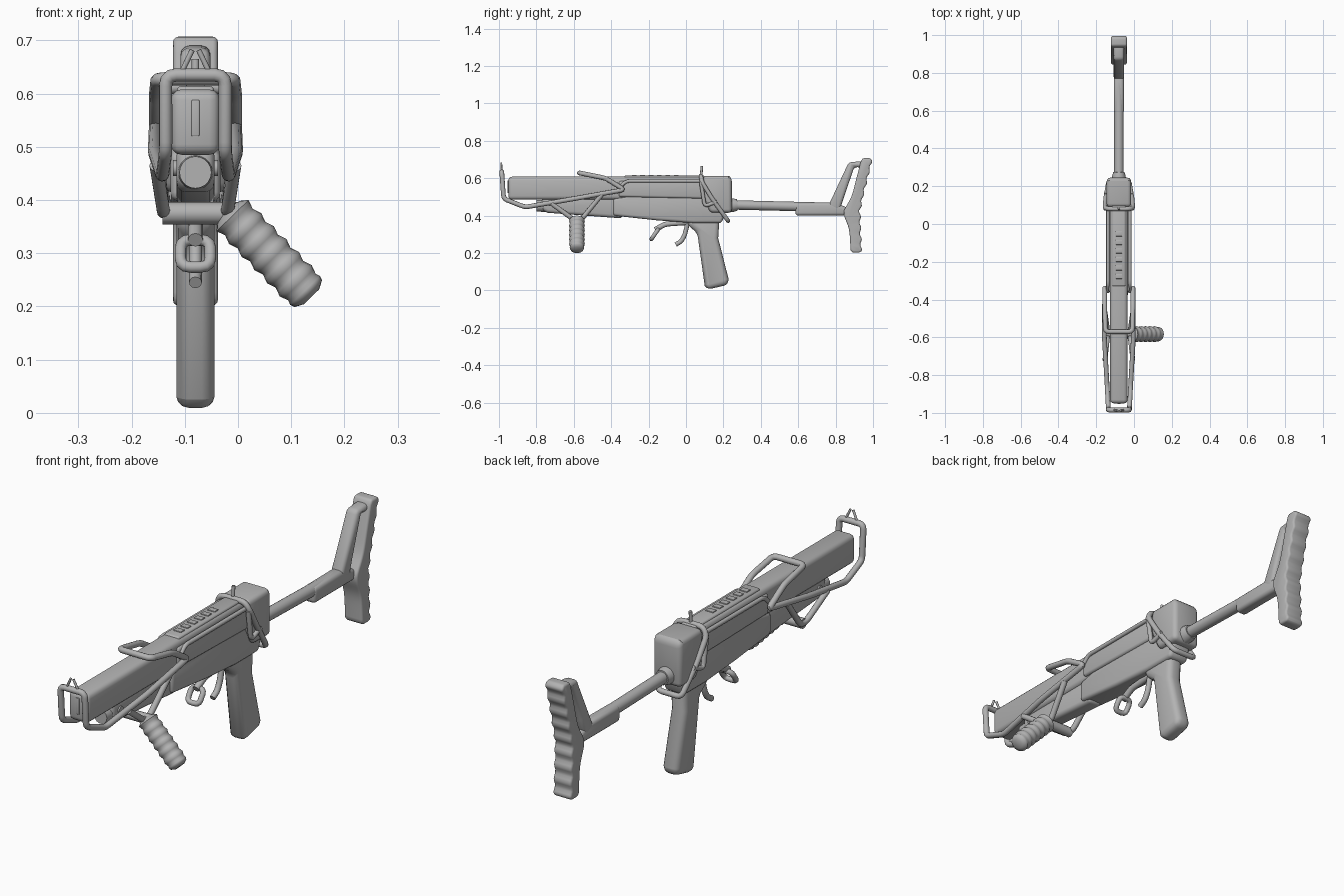
import bpy, bmesh, math
from mathutils import Vector

if "Cube" in bpy.data.objects:
    bpy.data.objects.remove(bpy.data.objects["Cube"], do_unlink=True)

CX = -0.08  # centre plane of the body


def material(name, value):
    m = bpy.data.materials.new(name)
    m.use_nodes = True
    m.diffuse_color = (value, value, value, 1)
    m.node_tree.nodes["Principled BSDF"].inputs["Base Color"].default_value = (value, value, value, 1)
    return m


grey = material("plain_grey", 0.45)


def finish(ob, bevel=0.0, angle=50):
    bpy.ops.object.select_all(action="DESELECT")
    ob.select_set(True)
    bpy.context.view_layer.objects.active = ob
    if bevel:
        mod = ob.modifiers.new("round", "BEVEL")
        mod.width = bevel
        mod.segments = 3
        mod.limit_method = "ANGLE"
        mod.angle_limit = math.radians(40)
        bpy.ops.object.modifier_apply(modifier=mod.name)
    bpy.ops.object.shade_smooth_by_angle(angle=math.radians(angle))
    return ob


def from_bmesh(name, bm):
    bmesh.ops.recalc_face_normals(bm, faces=bm.faces)
    me = bpy.data.meshes.new(name)
    bm.to_mesh(me)
    bm.free()
    me.materials.append(grey)
    ob = bpy.data.objects.new(name, me)
    bpy.context.collection.objects.link(ob)
    return ob


def slab(name, outline, width, bevel):
    """Extrude a (y, z) outline across the centre plane."""
    bm = bmesh.new()
    face = bm.faces.new([bm.verts.new((CX - width / 2, y, z)) for y, z in outline])
    ext = bmesh.ops.extrude_face_region(bm, geom=[face])["geom"]
    bmesh.ops.translate(bm, vec=(width, 0, 0),
                        verts=[v for v in ext if isinstance(v, bmesh.types.BMVert)])
    return finish(from_bmesh(name, bm), bevel)


def box(y0, y1, z0, z1):
    return [(y0, z0), (y1, z0), (y1, z1), (y0, z1)]


def tube(name, points, r, closed=False, corner=0.02):
    """Round rod along points, x measured from the centre plane, corners eased."""
    pts = [Vector((x + CX, y, z)) for x, y, z in points]
    path = []
    n = len(pts)
    for i, p in enumerate(pts):
        if not closed and i in (0, n - 1):
            path.append(p)
            continue
        a, b = pts[i - 1] - p, pts[(i + 1) % n] - p
        a = p + a.normalized() * min(corner, a.length * 0.4)
        b = p + b.normalized() * min(corner, b.length * 0.4)
        path += [a.lerp(p, t).lerp(p.lerp(b, t), t) for t in (0, 0.33, 0.67, 1)]
    cu = bpy.data.curves.new(name, "CURVE")
    cu.dimensions = "3D"
    cu.bevel_depth = r
    cu.bevel_resolution = 4
    cu.use_fill_caps = True
    sp = cu.splines.new("POLY")
    sp.points.add(len(path) - 1)
    for q, p in zip(sp.points, path):
        q.co = (*p, 1)
    sp.use_cyclic_u = closed
    cu.materials.append(grey)
    ob = bpy.data.objects.new(name, cu)
    bpy.context.collection.objects.link(ob)
    bpy.ops.object.select_all(action="DESELECT")
    ob.select_set(True)
    bpy.context.view_layer.objects.active = ob
    bpy.ops.object.convert(target="MESH")
    return finish(bpy.context.object)


def mirrored(points):
    """Continue a half path over to the other side."""
    return points + [(-x, y, z) for x, y, z in reversed(points)]


def turned(name, start, end, radii):
    """Lathe evenly spaced radii between two points."""
    start, end = Vector(start), Vector(end)
    axis = end - start
    rot = axis.to_track_quat("Z", "Y")
    bm = bmesh.new()
    rings = []
    for i, r in enumerate(radii):
        c = start + axis * (i / (len(radii) - 1))
        rings.append([bm.verts.new(c + rot @ Vector((r * math.cos(k * math.tau / 20),
                                                     r * math.sin(k * math.tau / 20), 0)))
                      for k in range(20)])
    for lo, hi in zip(rings, rings[1:]):
        for k in range(20):
            bm.faces.new((lo[k], lo[k - 1], hi[k - 1], hi[k]))
    bm.faces.new(rings[0])
    bm.faces.new(rings[-1])
    return finish(from_bmesh(name, bm))


# Main body
slab("upper_receiver", box(-0.95, 0.2, 0.485, 0.608), 0.092, 0.02)
slab("receiver_cover", [(-0.36, 0.5), (0.12, 0.49), (0.12, 0.585), (-0.36, 0.585)], 0.112, 0.012)
slab("top_rail", box(-0.33, 0.1, 0.59, 0.614), 0.07, 0.008)
slab("end_block", [(0.09, 0.5), (0.13, 0.415), (0.245, 0.415), (0.245, 0.6), (0.23, 0.612), (0.09, 0.612)],
     0.13, 0.02)
slab("lower_receiver", [(-0.39, 0.40), (-0.16, 0.375), (0.04, 0.36), (0.19, 0.36), (0.22, 0.44),
                        (0.2, 0.51), (-0.3, 0.51), (-0.39, 0.49)], 0.094, 0.015)
slab("fore_end", [(-0.77, 0.43), (-0.74, 0.415), (-0.34, 0.385), (-0.34, 0.5), (-0.77, 0.5)], 0.072, 0.018)
turned("barrel", (CX, -0.8, 0.452), (CX, -0.5, 0.452), [0.03, 0.036, 0.036, 0.036])
turned("cross_pin", (CX - 0.042, -0.72, 0.46), (CX + 0.042, -0.72, 0.46), [0.015] * 3)
slab("muzzle_slot", box(-0.954, -0.94, 0.52, 0.588), 0.015, 0.002)

# Vents along the top
for i in range(6):
    slab("top_vent", box(-0.29 + i * 0.045, -0.265 + i * 0.045, 0.61, 0.618), 0.035, 0.002)

# Pistol grip
slab("pistol_grip", [(0.1, 0.025), (0.112, 0.004), (0.225, 0.03), (0.228, 0.06), (0.172, 0.28), (0.18, 0.4),
                     (0.0, 0.4), (0.01, 0.345), (0.06, 0.31)], 0.072, 0.024)

# Trigger group
tube("trigger", [(0, 0.01, 0.37), (0, -0.005, 0.3), (0, -0.025, 0.262), (0, -0.055, 0.245)], 0.012)
tube("lever_arm", [(0, 0.03, 0.365), (0, -0.11, 0.355), (0, -0.165, 0.325)], 0.014)
tube("lever_ring", [(-0.028, -0.15, 0.325), (0.028, -0.15, 0.325), (0.028, -0.185, 0.274),
                    (-0.028, -0.185, 0.274)], 0.011, closed=True)

# Wire frame around the front, with handle loop over the top
tube("front_frame", mirrored([(0.056, -0.985, 0.635), (0.056, -0.975, 0.49), (0.062, -0.86, 0.445),
                              (0.077, -0.6, 0.49), (0.075, -0.33, 0.538), (0.075, -0.43, 0.6),
                              (0.072, -0.57, 0.628)]), 0.0125, closed=True)
for s in (-1, 1):
    tube("fore_strut", [(s * 0.074, -0.72, 0.465), (s * 0.06, -0.6, 0.378), (s * 0.06, -0.56, 0.378),
                        (s * 0.076, -0.45, 0.512)], 0.0125)
    tube("side_rod", [(s * 0.058, -0.36, 0.545), (s * 0.058, -0.32, 0.585), (s * 0.058, 0.08, 0.585)], 0.009)
    tube("front_sight_prong", [(s * 0.026, -0.985, 0.64), (s * 0.006, -0.988, 0.682)], 0.005)
    tube("band_brace", [(s * 0.072, 0.08, 0.58), (s * 0.07, 0.1, 0.45), (s * 0.068, 0.165, 0.475)], 0.01)

# Foregrip on its crossbar
tube("fore_crossbar", [(-0.062, -0.58, 0.375), (0.085, -0.58, 0.375)], 0.021)
ridges = [0.039 + 0.003 * math.cos(i * math.pi / 2) for i in range(24)]
turned("foregrip", (-0.022, -0.583, 0.383), (0.138, -0.583, 0.218), [0.012, 0.032] + ridges + [0.036, 0.02])

# Rear band with sight post
tube("rear_band", mirrored([(0.055, 0.08, 0.612), (0.075, 0.085, 0.58), (0.07, 0.14, 0.49),
                            (0.055, 0.225, 0.372)]), 0.0115, closed=True)
tube("rear_sight_post", [(0, 0.08, 0.6), (0, 0.085, 0.665)], 0.007)

# Stock
turned("stock_collar", (CX, 0.23, 0.455), (CX, 0.275, 0.457), [0.038, 0.036, 0.03])
turned("stock_tube", (CX, 0.25, 0.457), (CX, 0.82, 0.443), [0.025] * 4)
slab("stock_sleeve", [(0.585, 0.4), (0.87, 0.4), (0.87, 0.44), (0.79, 0.47), (0.585, 0.468)], 0.054, 0.016)
slab("stock_strut", [(0.76, 0.45), (0.82, 0.42), (0.845, 0.5), (0.9, 0.66), (0.96, 0.655), (0.96, 0.692),
                     (0.87, 0.685)], 0.056, 0.016)

# Shoulder pad with a wavy back
steps = 40
rear, front = [], []
for i in range(steps + 1):
    t = i / steps
    z = 0.215 + 0.475 * t
    mid = 0.938 + 0.055 * max(0, (t - 0.45) / 0.55) - 0.008 * math.sin(t * math.pi)
    rear.append((mid + 0.005 * math.cos(t * math.tau * 8), z))
    front.append((mid - 0.058 - 0.028 * math.exp(-((t - 0.42) / 0.13) ** 2), z))
slab("shoulder_pad", [(0.89, 0.202), (0.93, 0.202)] + rear + [(0.985, 0.707), (0.945, 0.707)] + front[::-1],
     0.084, 0.02)
